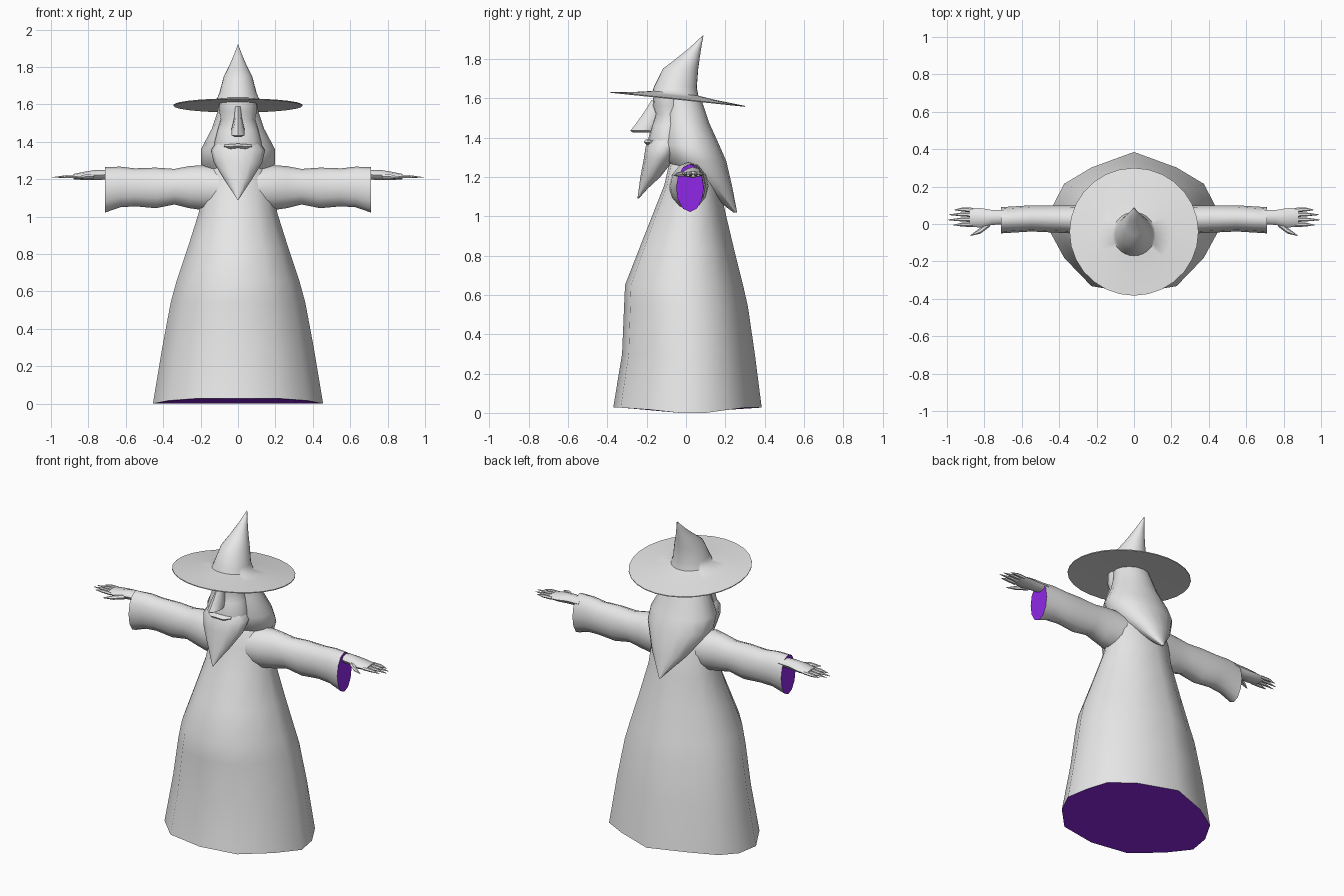
import bpy, bmesh, math
from mathutils import Vector


def material(name, rgb):
    m = bpy.data.materials.new(name)
    m.diffuse_color = (*rgb, 1)
    return m


GREY = material("cloth grey", (0.8, 0.8, 0.8))
PURPLE = material("lining purple", (0.34, 0.025, 0.98))


def hring(z, hw, y0, y1, n=16, tilt=0.0):
    """Horizontal elliptical ring; tilt slopes it along y."""
    yc, ry = (y0 + y1) / 2, (y1 - y0) / 2
    pts = []
    for i in range(n):
        a = 2 * math.pi * i / n
        dy = -ry * math.cos(a)
        pts.append(Vector((hw * math.sin(a), yc + dy, z + tilt * dy)))
    return pts


def vring(x, y0, y1, z0, z1, n=12):
    """Upright ring facing along x."""
    return [Vector((x, (y0 + y1) / 2 + (y1 - y0) / 2 * math.cos(a),
                    (z0 + z1) / 2 + (z1 - z0) / 2 * math.sin(a)))
            for a in (2 * math.pi * i / n for i in range(n))]


def loft(name, rings, lined=None, mirror=False, angle=50):
    """Skin rings into a closed body; lined picks the purple cap (0 or 1)."""
    bm = bmesh.new()
    loops = [[bm.verts.new(p) for p in r] for r in rings]
    n = len(rings[0])
    for a, b in zip(loops, loops[1:]):
        for i in range(n):
            bm.faces.new((a[i], a[(i + 1) % n], b[(i + 1) % n], b[i]))
    caps = [bm.faces.new(loops[0]), bm.faces.new(loops[-1])]
    if lined is not None:
        caps[lined].material_index = 1
    bmesh.ops.recalc_face_normals(bm, faces=bm.faces)
    me = bpy.data.meshes.new(name)
    bm.to_mesh(me)
    bm.free()
    me.materials.append(GREY)
    me.materials.append(PURPLE)
    ob = bpy.data.objects.new(name, me)
    bpy.context.collection.objects.link(ob)
    bpy.ops.object.select_all(action='DESELECT')
    ob.select_set(True)
    bpy.context.view_layer.objects.active = ob
    bpy.ops.object.shade_smooth_by_angle(angle=math.radians(angle))
    if mirror:
        mod = ob.modifiers.new("mirror", 'MIRROR')
        mod.use_axis[0] = True
    return ob


# Robe: a faceted hem outline scaled up the body, dipping at the sides
half = [(0, -1), (0.5, -0.9), (0.82, -0.5), (1, -0.1), (0.95, 0.25),
        (0.82, 0.55), (0.5, 0.78), (0, 1)]
outline = half + [(-x, y) for x, y in half[-2:0:-1]]


def robe_ring(z, hw, y0, y1, dip=0.0):
    yc, ry = (y0 + y1) / 2, (y1 - y0) / 2
    return [Vector((hw * x, yc + ry * y,
                    z - dip * (abs(x) > 0.9) - dip * 0.4 * (0.7 < abs(x) < 0.9)))
            for x, y in outline]


loft("robe", [
    robe_ring(0.027, 0.455, -0.37, 0.385, 0.027),
    robe_ring(0.30, 0.405, -0.325, 0.35),
    robe_ring(0.54, 0.36, -0.315, 0.315),
    robe_ring(0.65, 0.33, -0.31, 0.29),
    robe_ring(0.83, 0.27, -0.24, 0.245),
    robe_ring(1.02, 0.21, -0.165, 0.20),
    robe_ring(1.16, 0.19, -0.11, 0.17),
    robe_ring(1.25, 0.16, -0.09, 0.13),
    robe_ring(1.30, 0.08, -0.07, 0.09)], lined=0)

# Sleeves with a wavy fold and purple opening
loft("sleeve", [vring(*r) for r in [
    (0.08, -0.09, 0.12, 1.04, 1.26), (0.19, -0.08, 0.11, 1.035, 1.275),
    (0.26, -0.06, 0.10, 1.045, 1.27), (0.34, -0.05, 0.10, 1.065, 1.255),
    (0.44, -0.045, 0.10, 1.045, 1.262), (0.55, -0.04, 0.10, 1.055, 1.258),
    (0.63, -0.045, 0.095, 1.05, 1.267), (0.71, -0.05, 0.09, 1.022, 1.265)]],
    lined=1, mirror=True)

# Hands: flat palm, four fingers and a thumb
loft("palm", [vring(*r, 8) for r in [
    (0.68, 0.0, 0.075, 1.20, 1.25), (0.76, -0.005, 0.075, 1.195, 1.25),
    (0.82, -0.02, 0.085, 1.195, 1.24), (0.88, -0.012, 0.085, 1.20, 1.228)]],
    mirror=True)


def digit(name, start, mid, end, w):
    rings = []
    for (x, y, z), k in ((start, 1), (mid, 0.9), (end, 0.12)):
        rings.append(vring(x, y - w * k, y + w * k, z - w * 0.8 * k, z + w * 0.8 * k, 6))
    loft(name, rings, mirror=True)


for i, (y, tip) in enumerate([(-0.003, 0.965), (0.023, 0.995), (0.049, 0.99), (0.074, 0.96)]):
    digit("finger_%d" % (i + 1), (0.86, y, 1.214), (0.915, y * 1.05, 1.214),
          (tip, y * 1.05 - 0.002, 1.21), 0.0125)
digit("thumb", (0.77, 0.005, 1.215), (0.82, -0.035, 1.213), (0.875, -0.062, 1.207), 0.018)

# Hair: widens over the shoulders, then hangs to a point behind
loft("hair", [hring(*r) for r in [
    (1.61, 0.10, -0.13, 0.07), (1.56, 0.11, -0.12, 0.09),
    (1.47, 0.14, -0.12, 0.12), (1.36, 0.198, -0.13, 0.17),
    (1.28, 0.198, -0.10, 0.205), (1.15, 0.115, 0.07, 0.235),
    (1.02, 0.005, 0.24, 0.26)]])

# Face, nose, beard and moustache
loft("face", [hring(*r) for r in [
    (1.62, 0.10, -0.165, 0.0), (1.56, 0.10, -0.17, 0.0),
    (1.52, 0.092, -0.155, 0.0), (1.46, 0.11, -0.175, 0.0),
    (1.40, 0.125, -0.19, 0.0), (1.33, 0.125, -0.19, 0.0)]])
loft("nose", [hring(*r, 8) for r in [
    (1.59, 0.018, -0.175, -0.12), (1.53, 0.02, -0.213, -0.12),
    (1.47, 0.034, -0.255, -0.13), (1.435, 0.036, -0.283, -0.14),
    (1.425, 0.015, -0.27, -0.15)]])
loft("beard", [hring(*r, 12) for r in [
    (1.39, 0.12, -0.185, -0.02), (1.355, 0.145, -0.205, -0.01),
    (1.29, 0.13, -0.215, -0.06), (1.20, 0.075, -0.232, -0.13),
    (1.14, 0.035, -0.24, -0.195), (1.09, 0.003, -0.247, -0.24)]])
loft("moustache", [vring(*r, 6) for r in [
    (0.0, -0.215, -0.17, 1.365, 1.392), (0.04, -0.21, -0.16, 1.36, 1.39),
    (0.075, -0.185, -0.14, 1.368, 1.385)]], mirror=True)

# Hat: tilted brim running into a crown that leans back to its point
T = -0.104
loft("hat", [hring(z, hw, y0, y1, 28, t) for z, hw, y0, y1, t in [
    (1.602, 0.09, -0.15, 0.05, T), (1.592, 0.345, -0.383, 0.30, T),
    (1.597, 0.345, -0.383, 0.30, T), (1.612, 0.20, -0.25, 0.15, T),
    (1.625, 0.115, -0.17, 0.063, T), (1.66, 0.10, -0.16, 0.055, -0.05),
    (1.75, 0.076, -0.118, 0.062, 0.0), (1.80, 0.05, -0.06, 0.07, 0.1),
    (1.86, 0.024, 0.015, 0.079, 0.2), (1.92, 0.001, 0.086, 0.089, 0.0)]], angle=60)
